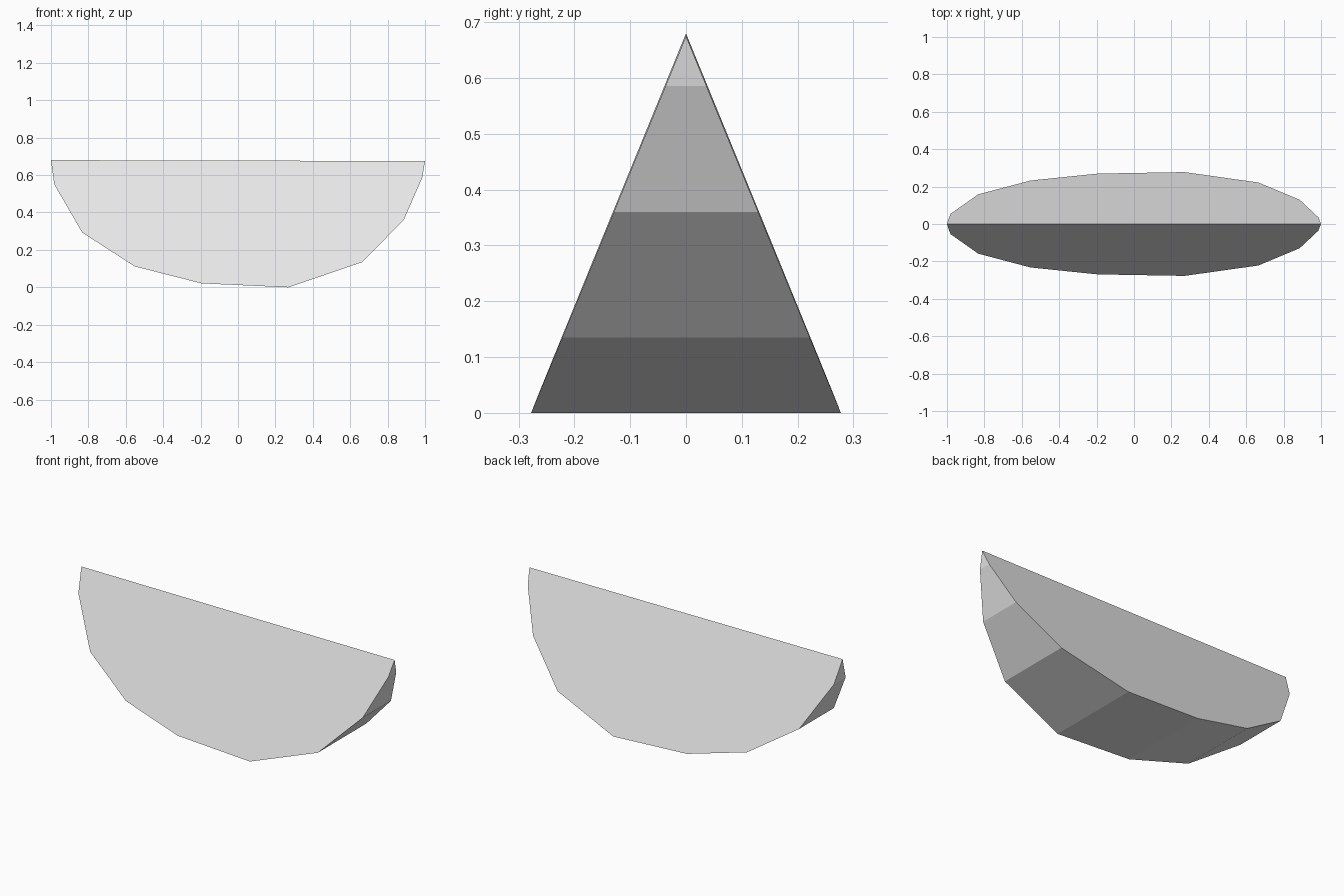
import bpy
import bmesh

cube = bpy.data.objects.get("Cube")
if cube:
    bpy.data.objects.remove(cube, do_unlink=True)

# Plain light grey material
grey = bpy.data.materials.new("light_grey")
grey.use_nodes = True
color = (0.8, 0.8, 0.8, 1.0)
grey.diffuse_color = color
grey.node_tree.nodes["Principled BSDF"].inputs["Base Color"].default_value = color

# Wedge slice: a straight ridge on top, curved rind underneath
ridge_left, ridge_right = (-1.0, 0.68), (1.0, 0.675)
rind = [(-0.982, 0.55), (-0.833, 0.293), (-0.553, 0.112), (-0.195, 0.021),
        (0.27, 0.0), (0.665, 0.135), (0.886, 0.36), (0.985, 0.586)]
SPREAD = 0.41  # half width gained per unit of depth below the ridge


def half_width(x, z):
    t = (x - ridge_left[0]) / (ridge_right[0] - ridge_left[0])
    ridge_z = ridge_left[1] + t * (ridge_right[1] - ridge_left[1])
    return (ridge_z - z) * SPREAD


bm = bmesh.new()
end_a, end_b = [bm.verts.new((x, 0, z)) for x, z in (ridge_left, ridge_right)]
front, back = [[bm.verts.new((x, side * half_width(x, z), z)) for x, z in rind]
               for side in (-1, 1)]

# Flat cut sides
bm.faces.new([end_a] + front + [end_b])
bm.faces.new([end_a] + back + [end_b])

# Rind strips and the two pointed tips
for i in range(len(rind) - 1):
    bm.faces.new((front[i], front[i + 1], back[i + 1], back[i]))
bm.faces.new((end_a, front[0], back[0]))
bm.faces.new((end_b, front[-1], back[-1]))
bmesh.ops.recalc_face_normals(bm, faces=bm.faces)

mesh = bpy.data.meshes.new("wedge_slice")
bm.to_mesh(mesh)
bm.free()
mesh.materials.append(grey)
wedge = bpy.data.objects.new("wedge_slice", mesh)
bpy.context.collection.objects.link(wedge)
